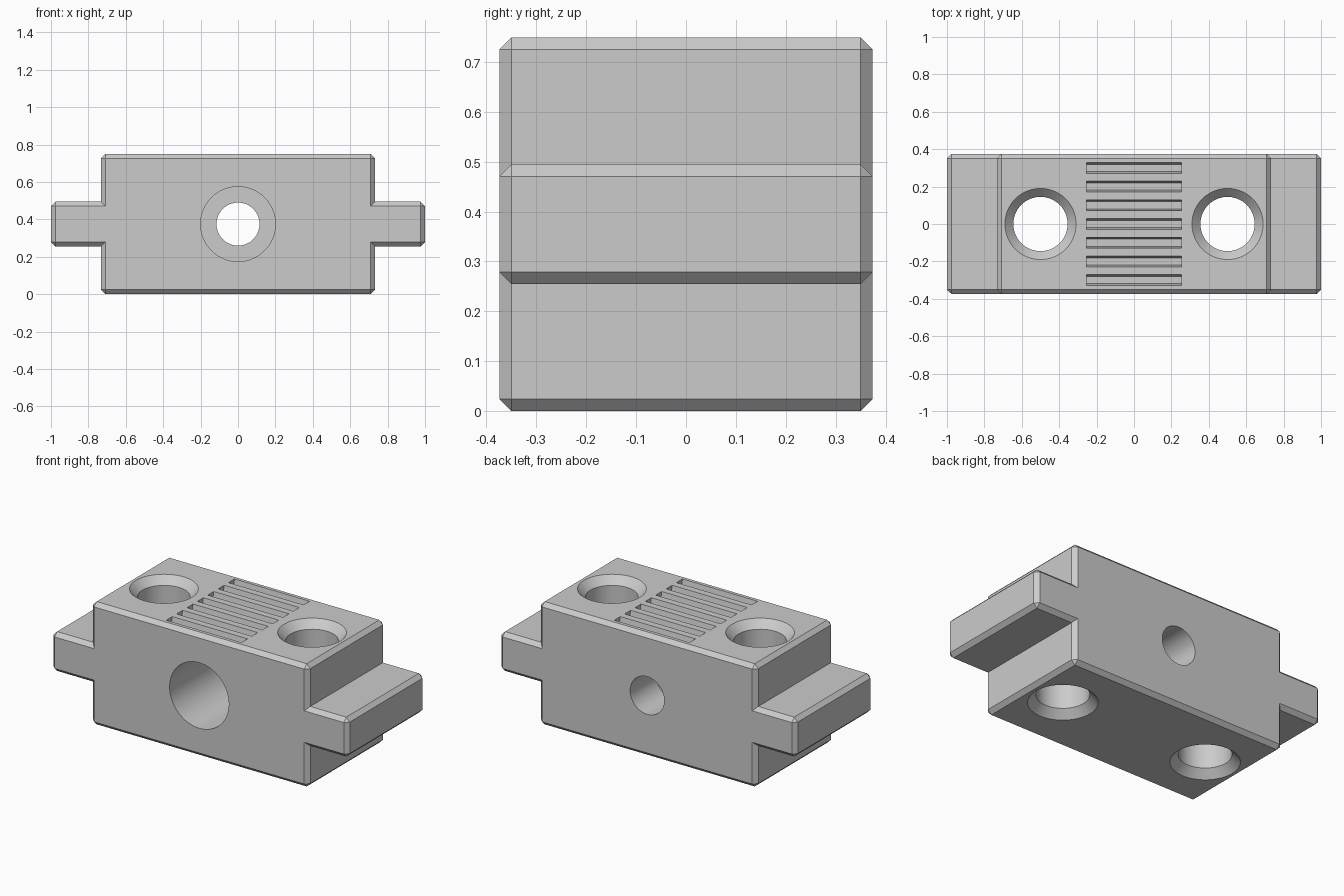
import bpy, bmesh, math
from mathutils import Matrix, Vector

if "Cube" in bpy.data.objects:
    bpy.data.objects.remove(bpy.data.objects["Cube"])

HX, HY, HZ = 0.733, 0.374, 0.3745   # half sizes of the main body
CHAMFER = 0.024

steel = bpy.data.materials.new("steel_grey")
steel.diffuse_color = (0.6, 0.6, 0.6, 1)
steel.use_nodes = True
steel.node_tree.nodes["Principled BSDF"].inputs["Base Color"].default_value = steel.diffuse_color


def finish(name, bm):
    bmesh.ops.recalc_face_normals(bm, faces=bm.faces)
    mesh = bpy.data.meshes.new(name)
    bm.to_mesh(mesh)
    bm.free()
    ob = bpy.data.objects.new(name, mesh)
    bpy.context.collection.objects.link(ob)
    mesh.materials.append(steel)
    return ob


def chamfered_box(name, half):
    bm = bmesh.new()
    bmesh.ops.create_cube(bm, size=2, matrix=Matrix.Diagonal((*half, 1)))
    bmesh.ops.bevel(bm, geom=bm.edges[:], offset=CHAMFER, segments=1,
                    affect='EDGES', profile=0.5)
    bmesh.ops.translate(bm, verts=bm.verts, vec=(0, 0, HZ))
    return finish(name, bm)


def turned(name, profile, matrix, sides=64):
    """Solid of revolution from (radius, height) pairs."""
    bm = bmesh.new()
    rings = [[bm.verts.new(matrix @ Vector((r * math.cos(a), r * math.sin(a), h)))
              for a in (2 * math.pi * i / sides for i in range(sides))]
             for r, h in profile]
    for low, high in zip(rings, rings[1:]):
        for i in range(sides):
            j = (i + 1) % sides
            bm.faces.new((low[i], low[j], high[j], high[i]))
    bm.faces.new(rings[0][::-1])
    bm.faces.new(rings[-1])
    return finish(name, bm)


def slot(name, y):
    """Tapered groove cutter, narrower at its floor."""
    bm = bmesh.new()
    top, depth = 2 * HZ, 0.05
    bmesh.ops.create_cube(bm, size=2)
    for v in bm.verts:
        up = v.co.z > 0
        v.co = (v.co.x * 0.254, y + v.co.y * (0.031 if up else 0.019),
                top + 0.01 if up else top - depth)
    return finish(name, bm)


def combine(target, other, operation):
    mod = target.modifiers.new(operation.lower(), 'BOOLEAN')
    mod.operation, mod.object, mod.solver = operation, other, 'EXACT'
    bpy.context.view_layer.objects.active = target
    bpy.ops.object.modifier_apply(modifier=mod.name)
    bpy.data.objects.remove(other)


# Body block with a tongue running out of both ends
block = chamfered_box("connector_block", (HX, HY, HZ))
combine(block, chamfered_box("end_tongues", (1.0, HY, 0.12)), 'UNION')

# Vertical holes, countersunk at top and bottom
R, S, D, E = 0.145, 0.19, 0.047, 0.01
for x in (-0.5, 0.5):
    profile = [(S + E, -HZ - E), (R, -HZ + D), (R, HZ - D), (S + E, HZ + E)]
    combine(block, turned("hole_cutter", profile, Matrix.Translation((x, 0, HZ))),
            'DIFFERENCE')

# Stepped bore, wide from the front and narrow through the back
bore = [(0.115, -HY - 0.05), (0.115, HY - 0.5), (0.2, HY - 0.5), (0.2, HY + 0.05)]
place = Matrix.Translation((0, 0, HZ)) @ Matrix.Rotation(math.pi / 2, 4, 'X')
combine(block, turned("bore_cutter", bore, place), 'DIFFERENCE')

# Seven grip grooves across the top
for i in range(7):
    combine(block, slot("groove_cutter", -0.3 + 0.1 * i), 'DIFFERENCE')

# Smooth hole walls, crisp edges
bpy.ops.object.select_all(action='DESELECT')
block.select_set(True)
bpy.context.view_layer.objects.active = block
bpy.ops.object.shade_smooth_by_angle(angle=math.radians(30))
